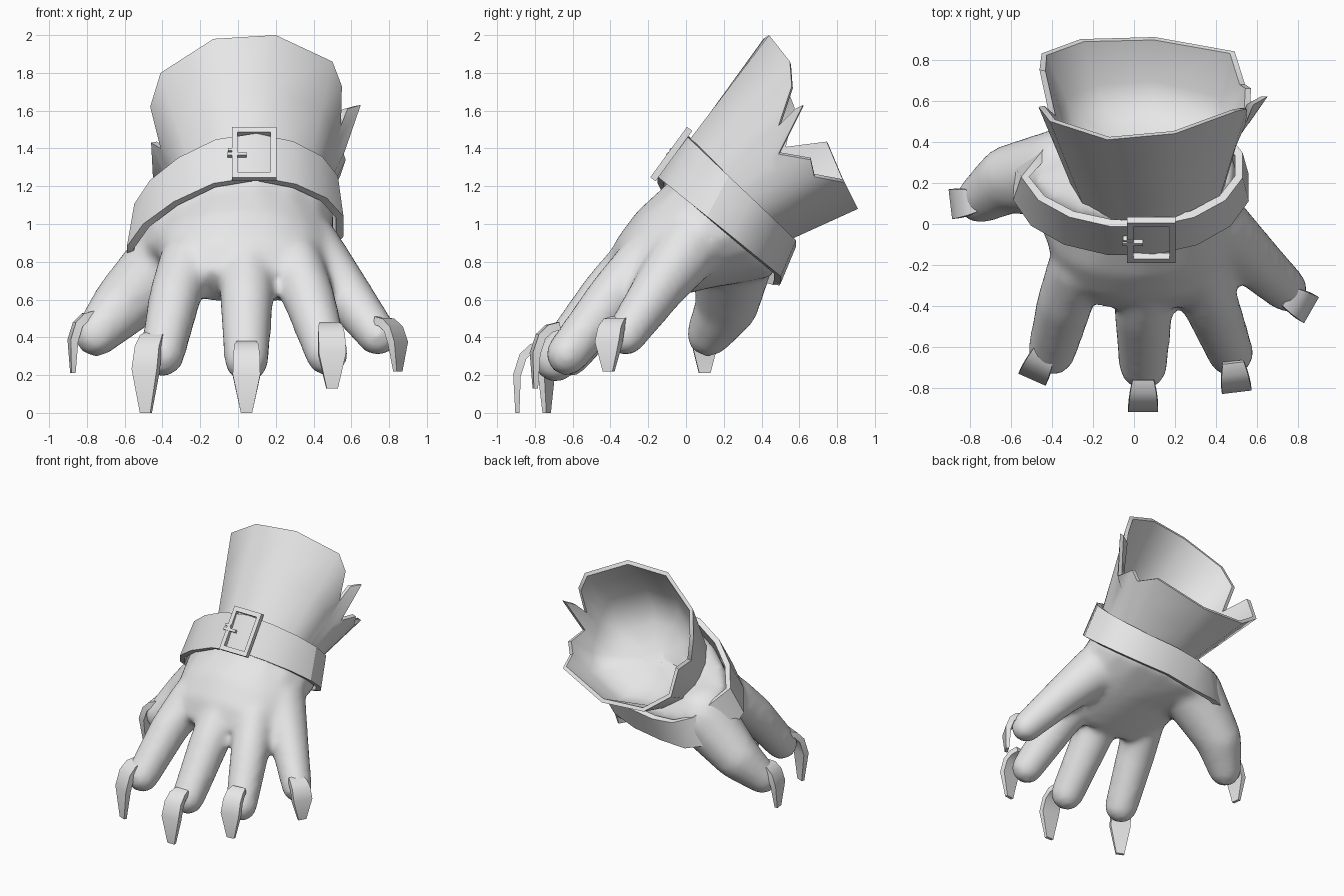
import bpy, bmesh, math
from mathutils import Vector, Matrix

if "Cube" in bpy.data.objects:
    bpy.data.objects.remove(bpy.data.objects["Cube"])

grey = bpy.data.materials.new("light_grey")
grey.diffuse_color = (0.8, 0.8, 0.8, 1)
grey.use_nodes = True
grey.node_tree.nodes["Principled BSDF"].inputs["Base Color"].default_value = grey.diffuse_color
SLOPE = Vector((0, 0.7, -0.71))      # from back of the hand towards the palm


def add_object(name, bm, mods=(), angle=30):
    """Make an object, apply its modifiers and shade it."""
    bmesh.ops.recalc_face_normals(bm, faces=bm.faces)
    me = bpy.data.meshes.new(name)
    bm.to_mesh(me)
    bm.free()
    ob = bpy.data.objects.new(name, me)
    bpy.context.collection.objects.link(ob)
    me.materials.append(grey)
    bpy.ops.object.select_all(action='DESELECT')
    ob.select_set(True)
    bpy.context.view_layer.objects.active = ob
    for kind, settings in mods:
        m = ob.modifiers.new(kind.lower(), kind)
        for key, value in settings.items():
            setattr(m, key, value)
        bpy.ops.object.modifier_apply(modifier=m.name)
    bpy.ops.object.shade_smooth_by_angle(angle=math.radians(angle))
    return ob


def loft(bm, rings, caps=False):
    """Join equal closed rings of points with quads."""
    vs = [[bm.verts.new(p) for p in r] for r in rings]
    n = len(vs[0])
    for a, b in zip(vs, vs[1:]):
        for i in range(n):
            bm.faces.new((a[i], a[(i + 1) % n], b[(i + 1) % n], b[i]))
    if caps:
        bm.faces.new(vs[0])
        bm.faces.new(vs[-1])


def ellipse_point(c, rx, rv, a, v=SLOPE):
    return Vector(c) + Vector((rx * math.sin(a), 0, 0)) - v * (rv * math.cos(a))


def ellipse(c, rx, rv, n=24):
    return [ellipse_point(c, rx, rv, 2 * math.pi * i / n) for i in range(n)]


def belt_ring(c, v, rx, back_x=1.0, back_y=0.0, n=16):
    """Slanted ring that hangs lower on the thumb side; its back corner there can be pulled in."""
    pts = [ellipse_point(c, rx, 1, 2 * math.pi * (i + 0.5) / n, Vector(v)) for i in range(n)]
    for p in pts:
        p.z += 0.28 * min(0, p.x)
        if p.x < -0.15 and p.y > c[1] + 0.02:
            p.x *= back_x
            p.y += back_y
    return pts


def sphere(c, r):
    pts = [Vector(c) + Vector((0, 0, s * r)) for s in (-1, 1)]
    for j in range(1, 8):
        p = math.pi * j / 8
        pts += [Vector(c) + r * Vector((math.sin(p) * math.cos(q * math.pi / 8),
                                        math.sin(p) * math.sin(q * math.pi / 8),
                                        math.cos(p))) for q in range(16)]
    return pts


def add_hull(target, pts):
    """Add the convex hull of some points to a bmesh."""
    bm = bmesh.new()
    for p in pts:
        bm.verts.new(p)
    bmesh.ops.convex_hull(bm, input=bm.verts)
    bmesh.ops.delete(bm, geom=[v for v in bm.verts if not v.link_faces], context='VERTS')
    bmesh.ops.recalc_face_normals(bm, faces=bm.faces)
    me = bpy.data.meshes.new("hull")
    bm.to_mesh(me)
    bm.free()
    target.from_mesh(me)
    bpy.data.meshes.remove(me)


# Hand: wrist, palm and fingers blended into one smooth skin
hand = bmesh.new()
sections = [ellipse((0.06, 0.27, 1.19), 0.35, 0.33),
            belt_ring((0.0, 0.27, 1.17), (0, 0.26, -0.255), 0.5, 0.85),
            belt_ring((-0.01, 0.18, 0.985), (0, 0.285, -0.235), 0.525),
            ellipse((0.03, -0.06, 0.865), 0.46, 0.285),
            ellipse((0.04, -0.22, 0.765), 0.43, 0.215),
            ellipse((0.04, -0.33, 0.67), 0.35, 0.13)]
for a, b in zip(sections, sections[1:]):
    add_hull(hand, a + b)
fingers = [
    [((-0.27, -0.20, 0.80), 0.15), ((-0.335, -0.38, 0.61), 0.14), ((-0.40, -0.62, 0.31), 0.12)],
    [((0.05, -0.24, 0.82), 0.15), ((0.045, -0.42, 0.62), 0.145), ((0.045, -0.69, 0.28), 0.12)],
    [((0.30, -0.22, 0.80), 0.15), ((0.375, -0.39, 0.61), 0.14), ((0.47, -0.63, 0.31), 0.115)],
    [((0.37, 0.01, 0.87), 0.18), ((0.55, -0.145, 0.66), 0.14), ((0.74, -0.32, 0.41), 0.11)],
    [((-0.33, 0.25, 0.84), 0.225), ((-0.60, 0.22, 0.58), 0.17), ((-0.75, 0.12, 0.415), 0.12)],
]
for chain in fingers:
    for a, b in zip(chain, chain[1:]):
        add_hull(hand, sphere(*a) + sphere(*b))
add_object("hand", hand, [
    ('REMESH', dict(mode='VOXEL', voxel_size=0.025, use_smooth_shade=True)),
    ('SMOOTH', dict(factor=0.5, iterations=12))], angle=60)

# Claws: curved tapering plates on the fingertips
claws = [("index_claw", (-0.44, -0.63, 0.43), (-0.4, -0.9), 0.14, 0.43),
         ("middle_claw", (0.045, -0.775, 0.38), (0.0, -1.0), 0.14, 0.38),
         ("ring_claw", (0.485, -0.69, 0.48), (0.12, -1.0), 0.13, 0.35),
         ("little_claw", (0.76, -0.36, 0.51), (0.87, -0.5), 0.12, 0.29),
         ("thumb_claw", (-0.78, 0.11, 0.54), (-1, -0.12), 0.115, 0.33)]
for name, root, d, reach, drop in claws:
    out = Vector((d[0], d[1], 0)).normalized()
    side = out.cross(Vector((0, 0, 1)))
    rings = []
    # outward share, drop share, half width, inward shift, downward shift
    for o, z, w, ti, tz in [(-0.1, 0, 0.052, 0.01, 0.04), (0.35, 0.04, 0.064, 0.02, 0.04),
                            (0.75, 0.18, 0.07, 0.035, 0.025), (1.0, 0.46, 0.073, 0.04, 0.01),
                            (0.92, 1, 0.03, 0.022, 0)]:
        p = Vector(root) + out * (o * reach) - Vector((0, 0, z * drop))
        q = p - out * ti - Vector((0, 0, tz))
        rings.append([p - side * w, p + side * w, q + side * w, q - side * w])
    bm = bmesh.new()
    loft(bm, rings, caps=True)
    add_object(name, bm, angle=40)

# Sleeve: flared cuff with a torn rim and a rounded hollow inside
rim = [(0.2, 0.44, 2.0), (0.5, 0.55, 1.86), (0.55, 0.56, 1.73), (0.545, 0.49, 1.52),
       (0.58, 0.58, 1.61), (0.65, 0.62, 1.63), (0.56, 0.49, 1.37), (0.57, 0.66, 1.34),
       (0.54, 0.68, 1.25), (0.49, 0.84, 1.22), (0.1, 0.91, 1.08), (-0.26, 0.9, 1.1),
       (-0.45, 0.83, 1.24), (-0.46, 0.75, 1.43), (-0.41, 0.52, 1.4), (-0.465, 0.57, 1.62),
       (-0.41, 0.5, 1.8), (-0.13, 0.41, 1.98)]
rim = [Vector(p) for p in rim]
body = list(rim)                     # untorn outline that guides the lower cloth
for i in range(3, 7):
    body[i] = rim[2].lerp(rim[7], (i - 2) / 5)
low, high = Vector((0.07, 0.22, 1.14)), Vector((0.05, 0.66, 1.54))
base = []
for x, y, z in body:
    v = (y - 0.66) * 0.47 - (z - 1.54) * 0.88
    base.append(ellipse_point(low, 0.375, 0.365, math.atan2(x - 0.05, -v)))


def sleeve_ring(t, inset=0.0, scale=1.0):
    c = low.lerp(high, t)
    ring = []
    for b, p in zip(base, rim if t == 1 else body):
        q = b.lerp(p, t)
        ring.append(c + ((q - c) - (q - c).normalized() * inset) * scale)
    return ring


bm = bmesh.new()
loft(bm, [sleeve_ring(0), sleeve_ring(0.55), sleeve_ring(1),
          sleeve_ring(1, 0.03), sleeve_ring(0.55, 0.03), sleeve_ring(0.38, 0.03, 0.9),
          sleeve_ring(0.28, 0.03, 0.65), sleeve_ring(0.23, 0.03, 0.25)], caps=True)
add_object("sleeve", bm, angle=50)

# Belt: slanted band around the wrist
bm = bmesh.new()
loft(bm, [belt_ring((-0.015, 0.175, 0.985), (0, 0.315, -0.26), 0.565, 1.0, 0.04),
          belt_ring((-0.01, 0.285, 1.195), (0, 0.285, -0.28), 0.53, 0.82)])
add_object("belt", bm, [('SOLIDIFY', dict(thickness=0.04, offset=0))])

# Buckle: square frame and prong lying on the front of the belt
up = Vector((0, 0.59, 0.81)).normalized()
normal = Vector((1, 0, 0)).cross(up)
frame = Matrix((Vector((1, 0, 0)), up, normal)).transposed().to_4x4()
frame.translation = Vector((0.085, -0.078, 1.37))


def boxes(name, parts):
    bm = bmesh.new()
    for c, s in parts:
        m = frame @ Matrix.Translation(c) @ Matrix.Diagonal((*s, 1))
        bmesh.ops.create_cube(bm, size=1, matrix=m)
    add_object(name, bm)


bars = [((s * 0.103, 0, 0), (0.03, 0.33, 0.035)) for s in (-1, 1)]
bars += [((0, s * 0.148, 0), (0.18, 0.034, 0.035)) for s in (-1, 1)]
boxes("buckle_frame", bars)
boxes("buckle_prong", [((-0.09, -0.01, 0.008), (0.1, 0.02, 0.025)),
                       ((-0.115, 0.018, 0.008), (0.045, 0.016, 0.025))])
